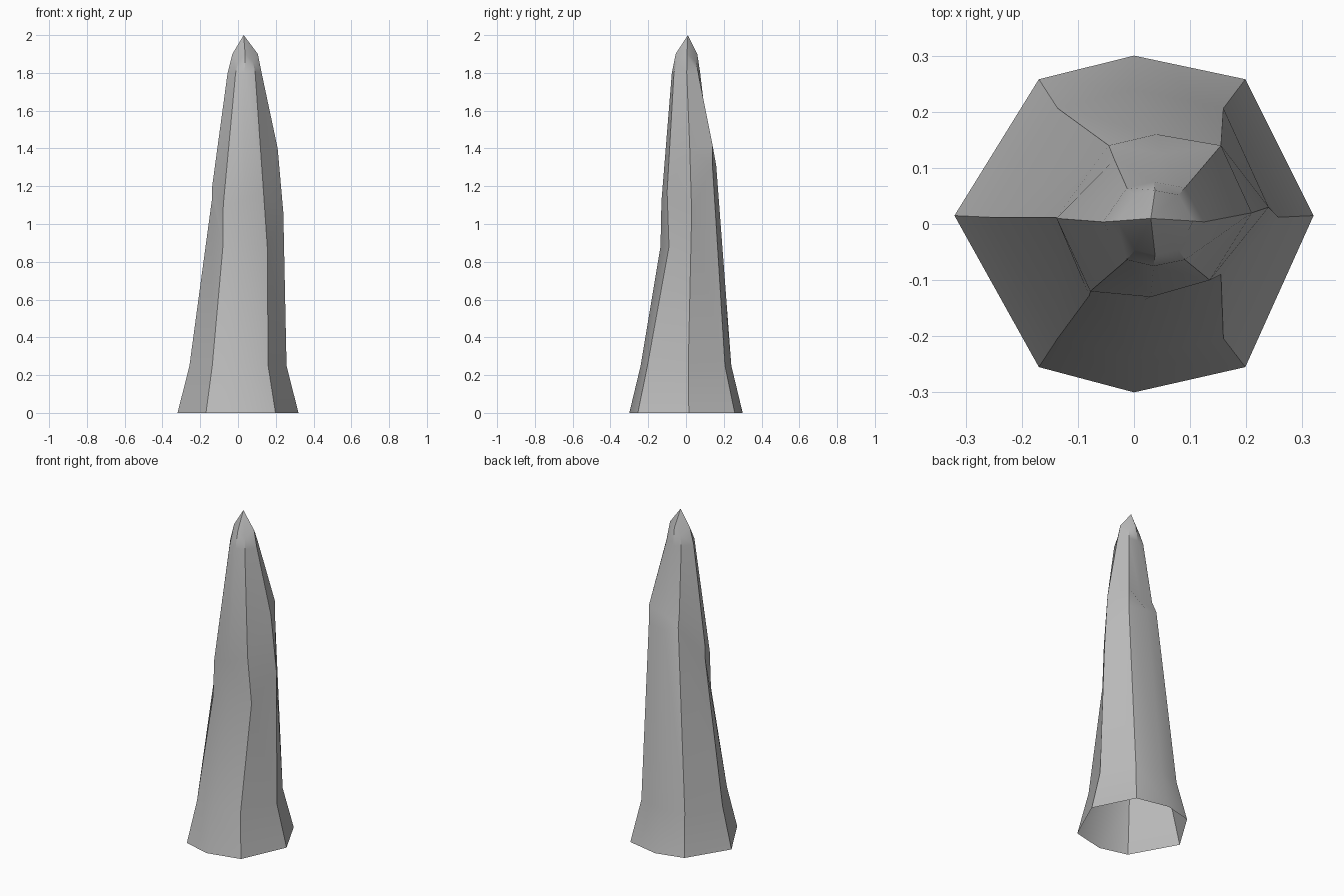
import bpy
import bmesh

cube = bpy.data.objects.get("Cube")
if cube:
    bpy.data.objects.remove(cube, do_unlink=True)

# Grey stone
stone = bpy.data.materials.new("grey_stone")
stone.use_nodes = True
grey = (0.5, 0.5, 0.5, 1)
stone.diffuse_color = grey
bsdf = stone.node_tree.nodes["Principled BSDF"]
bsdf.inputs["Base Color"].default_value = grey
bsdf.inputs["Roughness"].default_value = 0.8

# Eight-sided outline, running from -x over the back to the front
OUTLINE = [(-1, .05), (-.53, .86), (0, 1), (.62, .86),
           (1, .05), (.62, -.85), (0, -1), (-.53, -.85)]


def level(z, left, right, front, back, corner_drop=0):
    """Fit the outline between four extents; corners may sit lower."""
    cx, rx = (left + right) / 2, (right - left) / 2
    cy, ry = (front + back) / 2, (back - front) / 2
    return [(cx + u * rx, cy + v * ry, z - corner_drop * (i % 2))
            for i, (u, v) in enumerate(OUTLINE)]


# Uneven break around the middle of the spire
break_lower = [(-.138, .012, 1.13), (-.045, .14, 1.34), (.04, .16, 1.31),
               (.155, .14, 1.31), (.24, .03, 1.06), (.155, -.09, .88),
               (.02, -.135, .88), (-.08, -.128, .88)]
break_upper = [(-.138, .01, 1.19), (-.035, .115, 1.41), (.05, .125, 1.38),
               (.155, .14, 1.42), (.21, .02, 1.4), (.135, -.1, 1.17),
               (.03, -.13, 1.12), (-.078, -.12, 1.1)]

levels = [
    level(0, -.32, .32, -.3, .3),
    level(.25, -.257, .257, -.24, .24),
    break_lower,
    break_upper,
    level(1.8, -.055, .125, -.075, .075),
    level(1.9, -.03, .105, -.055, .06, .04),
]

# Skin the levels, leave the base open and close the tip
bm = bmesh.new()
rings = [[bm.verts.new(p) for p in ring] for ring in levels]
apex = bm.verts.new((.03, .01, 2))
count = len(OUTLINE)
for i in range(count):
    j = (i + 1) % count
    for low, high in zip(rings, rings[1:]):
        bm.faces.new((low[i], high[i], high[j], low[j]))
    bm.faces.new((rings[-1][i], apex, rings[-1][j]))
bmesh.ops.recalc_face_normals(bm, faces=bm.faces)

mesh = bpy.data.meshes.new("stone_spire")
bm.to_mesh(mesh)
bm.free()
mesh.materials.append(stone)
spire = bpy.data.objects.new("stone_spire", mesh)
bpy.context.collection.objects.link(spire)

# Soft facets with sharp main ridges
bpy.ops.object.select_all(action='DESELECT')
spire.select_set(True)
bpy.context.view_layer.objects.active = spire
bpy.ops.object.shade_smooth_by_angle(angle=0.5)
